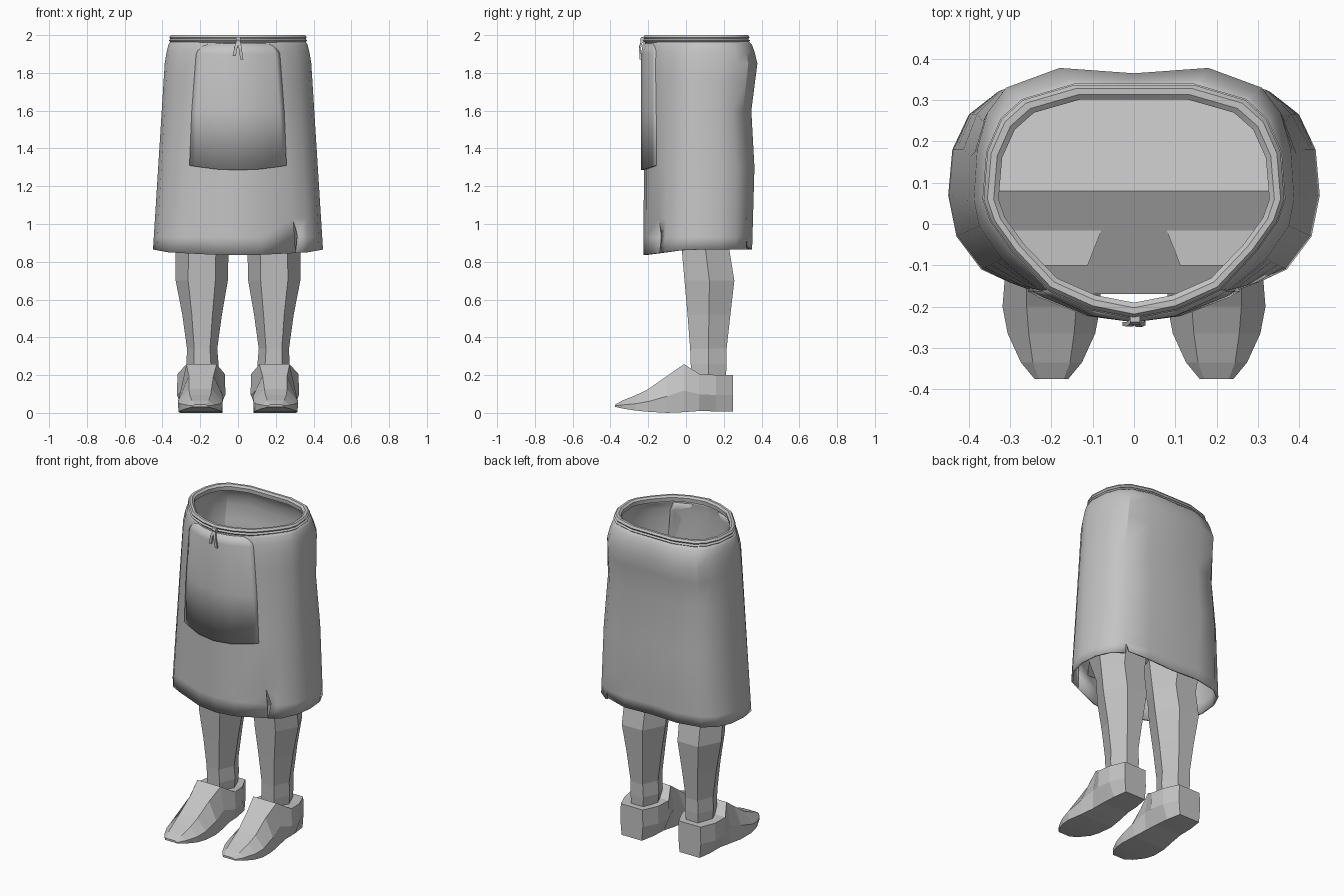
import bpy, bmesh, math

if "Cube" in bpy.data.objects:
    bpy.data.objects.remove(bpy.data.objects["Cube"])

grey = bpy.data.materials.new("plain grey")
grey.diffuse_color = (0.55, 0.55, 0.55, 1)
grey.use_nodes = True
grey.node_tree.nodes["Principled BSDF"].inputs["Base Color"].default_value = grey.diffuse_color


def make(name, verts, faces, smooth=None, solid=0, offset=-1, mirror=False, closed=True):
    me = bpy.data.meshes.new(name)
    me.from_pydata(verts, [], faces)
    bm = bmesh.new()
    bm.from_mesh(me)
    if closed:
        bmesh.ops.recalc_face_normals(bm, faces=bm.faces)
    bm.to_mesh(me)
    bm.free()
    me.materials.append(grey)
    ob = bpy.data.objects.new(name, me)
    bpy.context.collection.objects.link(ob)
    if solid:
        m = ob.modifiers.new("thickness", 'SOLIDIFY')
        m.thickness, m.offset = solid, offset
    if mirror:
        ob.modifiers.new("mirror", 'MIRROR')
    if smooth:
        bpy.ops.object.select_all(action='DESELECT')
        ob.select_set(True)
        bpy.context.view_layer.objects.active = ob
        bpy.ops.object.shade_smooth_by_angle(angle=math.radians(smooth))
    return ob


def loft(rings, wrap=False, caps=True):
    """Join rings of equal length with quads."""
    n, k = len(rings[0]), len(rings)
    verts = [p for r in rings for p in r]
    faces = []
    for i in range(k if wrap else k - 1):
        a, b = i * n, (i + 1) % k * n
        faces += [(a + j, a + (j + 1) % n, b + (j + 1) % n, b + j) for j in range(n)]
    if caps and not wrap:
        faces += [tuple(range(n))[::-1], tuple(range((k - 1) * n, k * n))]
    return verts, faces


def full(half):
    """Half outline from front centre to back centre, made whole."""
    return half + [(-x, y) for x, y in half[-2:0:-1]]


def mix(a, b, t):
    return [(p[0] + (q[0] - p[0]) * t, p[1] + (q[1] - p[1]) * t) for p, q in zip(a, b)]


# Skirt outlines, right half from front to back
WAIST = full([(0, -.215), (.1, -.195), (.2, -.15), (.285, -.06), (.335, .01), (.352, .06),
              (.343, .17), (.31, .245), (.26, .29), (.14, .325), (0, .325)])
HIP = full([(0, -.22), (.11, -.205), (.23, -.16), (.32, -.085), (.375, -.005), (.388, .06),
            (.38, .18), (.355, .27), (.31, .33), (.18, .378), (0, .365)])
HEM = full([(0, -.225), (.12, -.21), (.305, -.14), (.37, -.11), (.43, -.03), (.45, .07),
            (.44, .18), (.4, .265), (.33, .32), (.18, .35), (0, .34)])
N = len(HEM)


def outline(z):
    if z > 1.85:
        return mix(WAIST, HIP, math.sqrt(min(1, (1.975 - z) / .125)))
    pts = mix(HIP, HEM, (1.85 - z) / .985)
    pull = .025 * max(0, 1 - abs(z - 1.6) / .25)
    return [(x, y - pull * max(0, min(1, y / .3))) for x, y in pts]


# Skirt: stacked outlines, with the hem opened at two slits
levels = [1.975, 1.95, 1.91, 1.85, 1.76, 1.6, 1.3, 1.03, .93, .865]
rings = []
for z in levels:
    rings.append([(x, y, z - (.03 * max(0, -y) / .225 if z < .9 else 0)) for x, y in outline(z)])
verts, faces = loft(rings, caps=False)


def slit(col, rows, shift):
    for r in rows:
        old = r * N + col
        x, y, z = verts[old]
        t = (r - rows[0] + 1) / len(rows)
        verts.append((x + shift[0] * t, y + shift[1] * t, z + .015 * t))
        for i, f in enumerate(faces):
            j = f[0] % N
            if old in f and j == col:
                faces[i] = tuple(len(verts) - 1 if v == old else v for v in f)


slit(2, [8, 9], (.035, .025))
slit(8, [9], (-.02, .008))
faces = [f[::-1] for f in faces]
make("skirt", verts, faces, smooth=30, solid=.012, offset=-1)


# Waistband: a rounded roll swept around the waist
def band_ring(grow, z):
    return [(x * (1 + grow / .35), .06 + (y - .06) * (1 + grow / .27), z) for x, y in WAIST]


section = [(-.022, 1.965), (.004, 1.96), (.015, 1.971), (.006, 1.979), (.012, 1.988),
           (.003, 2.0), (-.012, 2.0), (-.024, 1.99)]
make("waistband", *loft([band_ring(g, z) for g, z in section], wrap=True), smooth=30)

# Front flap hanging over the skirt
cols = [-1, -.9, -.45, 0, .45, .9, 1]
rows = [(1.955, .195, 0), (1.9, .222, 0), (1.6, .245, 0), (1.285, .257, .025)]
verts, faces = [], []
for z, w, sag in rows:
    for u in cols:
        verts.append((u * w, -.238 + .075 * u * u + (.01 if z > 1.93 else 0), z + sag * u * u))
n = len(cols)
for i in range(len(rows) - 1):
    for j in range(n - 1):
        faces.append((i * n + j, (i + 1) * n + j, (i + 1) * n + j + 1, i * n + j + 1))
make("front_flap", verts, faces, smooth=30, solid=.022, closed=False)


# Tied cord: a knot and two loose ends
def strand(name, path, w, d):
    make(name, *loft([[(x - w, y - d, z), (x + w, y - d, z), (x + w, y + d, z), (x - w, y + d, z)]
                      for x, y, z in path]))


strand("cord_knot", [(.002, -.228, 1.962), (.002, -.232, 1.975), (.002, -.226, 1.99)], .012, .011)
strand("cord_end_left", [(.002, -.232, 1.975), (-.01, -.243, 1.94), (-.02, -.242, 1.89)], .008, .005)
strand("cord_end_right", [(.004, -.232, 1.975), (.012, -.244, 1.93), (.02, -.24, 1.872)], .008, .005)


# Legs: six-sided tapering columns
def hexagon(z, cx, hx, y0, y1):
    ym, k = (y0 + y1) / 2, hx * .52
    return [(cx - hx, ym, z), (cx - k, y0, z), (cx + k, y0, z),
            (cx + hx, ym, z), (cx + k, y1, z), (cx - k, y1, z)]


leg = [hexagon(*r) for r in [
    (.16, .19, .075, .03, .21), (.26, .188, .085, .025, .215), (.34, .19, .08, .022, .215),
    (.52, .19, .105, .008, .235), (.7, .192, .138, -.008, .256), (.86, .19, .14, -.022, .23),
    (1.06, .19, .15, -.1, .27)]]
make("leg", *loft(leg), mirror=True)

# Inner lining: a ridged panel closing the skirt above the legs
make("lining", [(-.37, .08, 1.11), (.37, .08, 1.11), (.27, .31, 1.05), (-.27, .31, 1.05),
                (-.2, -.17, .98), (.2, -.17, .98)], [(0, 1, 2, 3), (1, 0, 4, 5)], closed=False)

# Shoes: y, centre, sole half width, top half width, sole height, top height
shoe = []
for y, cx, ws, wt, zb, zt in [
        (.25, .2, .07, .075, .012, .205), (.16, .197, .085, .115, .012, .205),
        (.07, .195, .09, .125, .014, .21), (-.01, .193, .1, .08, .008, .262),
        (-.1, .195, .112, .065, .004, .2), (-.2, .2, .115, .06, .01, .13),
        (-.265, .2, .103, .055, .016, .098), (-.335, .2, .072, .045, .027, .07),
        (-.375, .2, .04, .03, .036, .048)]:
    zm, wm = zb + .45 * (zt - zb), max(ws, wt) * 1.03
    shoe.append([(cx - ws, y, zb), (cx - wm, y, zm), (cx - wt, y, zt),
                 (cx + wt, y, zt), (cx + wm, y, zm), (cx + ws, y, zb)])
verts, faces = loft(shoe)
make("shoe", [(x, y, max(0, z - .004)) for x, y, z in verts], faces, mirror=True)
